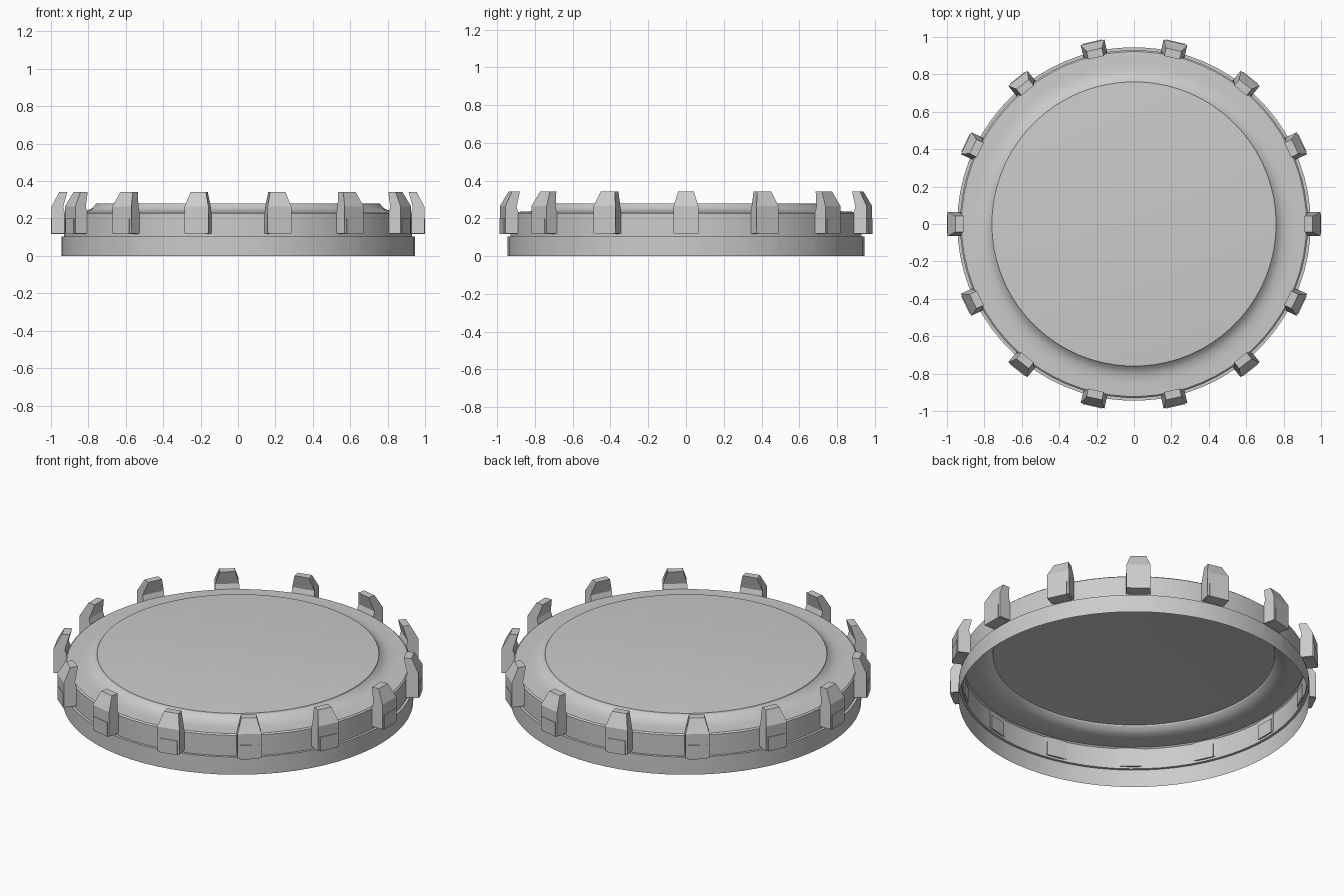
import bpy, bmesh, math
from mathutils import Matrix

if "Cube" in bpy.data.objects:
    bpy.data.objects.remove(bpy.data.objects["Cube"])

N = 14            # prongs and panels
SEG = 70          # ring segments, five per prong
STEP = 2 * math.pi / SEG


def make_object(name, bm, smooth=False):
    bmesh.ops.recalc_face_normals(bm, faces=bm.faces) if not smooth else None
    mesh = bpy.data.meshes.new(name)
    bm.to_mesh(mesh)
    bm.free()
    ob = bpy.data.objects.new(name, mesh)
    bpy.context.collection.objects.link(ob)
    if smooth:
        bpy.ops.object.select_all(action='DESELECT')
        ob.select_set(True)
        bpy.context.view_layer.objects.active = ob
        bpy.ops.object.shade_smooth_by_angle(angle=math.radians(28))
    return ob


def lathe(profile):
    """Open shell of revolution; returns bmesh and rows of faces."""
    bm = bmesh.new()
    rings = [[bm.verts.new((r * math.cos(i * STEP), r * math.sin(i * STEP), z))
              for i in range(SEG)] for r, z in profile]
    rows = []
    for a, b in zip(rings, rings[1:]):
        rows.append([bm.faces.new((a[i], a[(i + 1) % SEG], b[(i + 1) % SEG], b[i]))
                     for i in range(SEG)])
    return bm, rings, rows


# lower band with recessed panels between the prongs
bm, rings, rows = lathe([(.945, 0), (.945, .03), (.945, .085), (.945, .105), (.93, .105)])
panels = [f for i, f in enumerate(rows[1]) if i % 5 in (1, 2, 3)]
bmesh.ops.inset_region(bm, faces=panels, thickness=.003, depth=-.008, use_even_offset=True)
make_object("lower_band", bm, True)

# upper wall, flat rim and concave shoulder, closed by the top disc
bm, rings, rows = lathe([(.93, .105), (.93, .227), (.922, .234), (.86, .236), (.83, .238),
                         (.80, .245), (.778, .256), (.762, .272), (.76, .279), (.752, .28)])
bm.faces.new(rings[-1])
make_object("domed_lid", bm, True)


def prism(bm, outline, half_width):
    """Extrude an (r, z) outline sideways; half_width gives y for each z."""
    sides = [[bm.verts.new((r, s * half_width(z), z)) for r, z in outline] for s in (-1, 1)]
    bm.faces.new(sides[0])
    bm.faces.new(sides[1][::-1])
    n = len(outline)
    for i in range(n):
        j = (i + 1) % n
        bm.faces.new((sides[0][i], sides[1][i], sides[1][j], sides[0][j]))


# prongs with tapered hooked tops, and a small pad at each foot
hook = [(.925, .12), (.996, .12), (.996, .265), (.955, .342), (.912, .342), (.935, .26), (.925, .23)]
pad = [(.92, .117), (1.0, .117), (1.0, .2), (.92, .2)]
for k in range(N):
    turn = Matrix.Rotation(2 * math.pi * k / N, 4, 'Z')
    bm = bmesh.new()
    prism(bm, hook, lambda z: .065 if z < .27 else .042)
    make_object(f"prong_{k}", bm).matrix_world = turn
    bm = bmesh.new()
    prism(bm, pad, lambda z: .052)
    make_object(f"prong_pad_{k}", bm).matrix_world = turn
